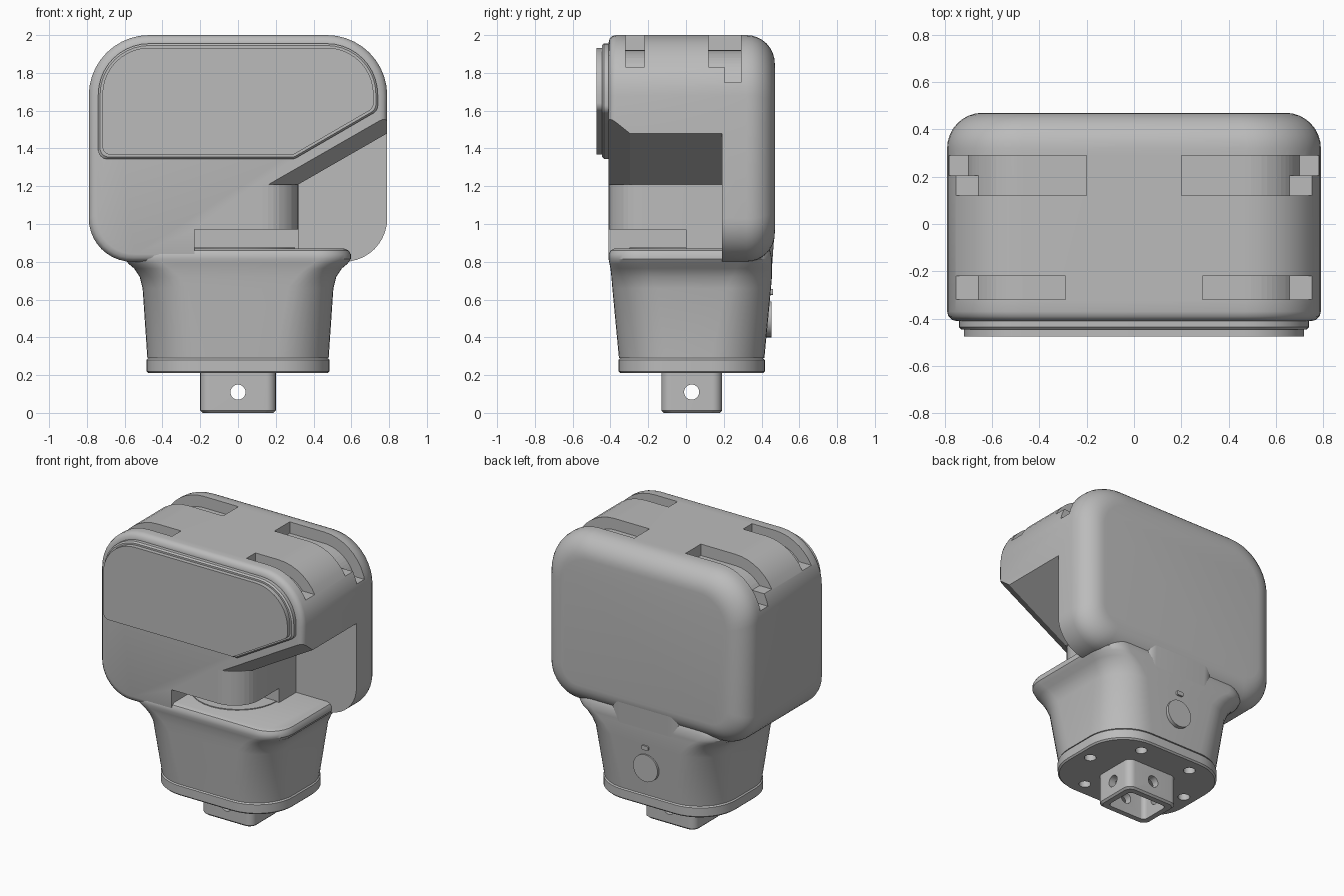
import bpy
import bmesh
from math import cos, sin, pi, radians, acos, tan
from mathutils import Vector

cube = bpy.data.objects.get("Cube")
if cube:
    bpy.data.objects.remove(cube, do_unlink=True)

grey = bpy.data.materials.new("plain grey")
grey.use_nodes = True
COLOUR = (0.5, 0.5, 0.5, 1)
grey.diffuse_color = COLOUR
grey.node_tree.nodes["Principled BSDF"].inputs["Base Color"].default_value = COLOUR


def rounded(corners, n=10):
    """Outline from (a, b, radius) corners; radius 0 keeps a sharp corner."""
    out = []
    for i, (a, b, r) in enumerate(corners):
        p = Vector((a, b))
        if r == 0:
            out.append(p)
            continue
        u = (Vector(corners[i - 1][:2]) - p).normalized()
        v = (Vector(corners[(i + 1) % len(corners)][:2]) - p).normalized()
        half = acos(max(-1, min(1, u.dot(v)))) / 2
        mid = (u + v).normalized()
        centre = p + mid * (r / sin(half))
        start = p + u * (r / tan(half)) - centre
        end = p + v * (r / tan(half)) - centre
        sweep = pi - 2 * half
        for k in range(n + 1):
            t = k / n
            out.append(centre + (start * sin((1 - t) * sweep) + end * sin(t * sweep)) / sin(sweep))
    return out


def rect(a0, a1, b0, b1, low, high=None):
    high = low if high is None else high
    return rounded([(a0, b0, low), (a1, b0, low), (a1, b1, high), (a0, b1, high)])


def loft(name, rings, axis="z", smooth=True):
    """Skin a list of (height, outline) rings along an axis and cap the ends."""
    place = {"z": lambda p, h: (p.x, p.y, h), "y": lambda p, h: (p.x, h, p.y)}[axis]
    bm = bmesh.new()
    loops = [[bm.verts.new(place(p, h)) for p in ring] for h, ring in rings]
    for lo, hi in zip(loops, loops[1:]):
        for i in range(len(lo)):
            j = (i + 1) % len(lo)
            bm.faces.new((lo[i], lo[j], hi[j], hi[i]))
    bm.faces.new(loops[0])
    bm.faces.new(loops[-1])
    bmesh.ops.recalc_face_normals(bm, faces=bm.faces)
    mesh = bpy.data.meshes.new(name)
    bm.to_mesh(mesh)
    bm.free()
    mesh.materials.append(grey)
    obj = bpy.data.objects.new(name, mesh)
    bpy.context.collection.objects.link(obj)
    if smooth:
        shade(obj)
    return obj


def shade(obj):
    bpy.ops.object.select_all(action="DESELECT")
    obj.select_set(True)
    bpy.context.view_layer.objects.active = obj
    bpy.ops.object.shade_smooth_by_angle(angle=radians(32))


def box(x0, x1, y0, y1, z0, z1):
    ring = rect(x0, x1, y0, y1, 0)
    return loft("cutter", [(z0, ring), (z1, ring)], smooth=False)


def rod(name, axis, centre, r, h0, h1):
    a, b = centre
    ring = [Vector((a + r * cos(t * pi / 16), b + r * sin(t * pi / 16))) for t in range(32)]
    return loft(name, [(h0, ring), (h1, ring)], axis)


def cut(obj, cutters):
    bpy.context.view_layer.objects.active = obj
    for c in cutters:
        mod = obj.modifiers.new("cut", "BOOLEAN")
        mod.operation, mod.solver, mod.object = "DIFFERENCE", "EXACT", c
        bpy.ops.object.modifier_apply(modifier=mod.name)
        bpy.data.objects.remove(c, do_unlink=True)
    shade(obj)


# Head: softly rounded block, small front edge and large back edge
def head_ring(d):
    return rect(-0.79 + d, 0.79 - d, 0.8 + d, 2 - d, 0.23 - d * 0.7, 0.32 - d * 0.7)


R = 0.15
front = [(-0.41 + 0.04 * (1 - sin(t)), head_ring(0.04 * (1 - cos(t)))) for t in (pi / 2, pi / 3, pi / 6, 0)]
back = [(0.47 - R + R * sin(k * pi / 16), head_ring(R * (1 - cos(k * pi / 16)))) for k in range(9)]
head = loft("head", front + back, "y")

# Open corner on the lower front, with its slanted underside
SLOPE = 0.574
corner = rounded([(0.32, 0.5, 0), (1, 0.5, 0), (1, 1.21 + 0.68 * SLOPE, 0), (0.32, 1.21, 0)])


def slant(x):
    return rounded([(x, 1.21, 0), (1, 1.21, 0), (1, 1.21 + (1 - x) * SLOPE, 0)])


post_edge = rounded([(0.32, -0.41, 0.19), (0.32, 0, 0), (0.5, 0, 0), (0.5, -0.6, 0), (0.1, -0.6, 0), (0.1, -0.41, 0)])
cutters = [
    loft("cutter", [(-1, corner), (0.19, corner)], "y", False),
    loft("cutter", [(-0.43, slant(0.135)), (-0.29, slant(0.33))], "y", False),
    loft("cutter", [(0.7, post_edge), (1.21, post_edge)], "z", False),
    box(-0.23, 0.6, -0.6, 0.0, 0.5, 0.97),
]


# Curved strap channels over the top corners
def channel(side, start, y0, y1, bottom, depth=0.08):
    cx, cz, r = 0.47, 1.68, 0.32 - depth
    pts = [(start, 2.1), (start, 2 - depth)]
    t = pi / 2
    while cz + r * sin(t) > bottom and t > 0:
        pts.append((cx + r * cos(t), cz + r * sin(t)))
        t -= pi / 32
    pts += [(cx + (r * r - (bottom - cz) ** 2) ** 0.5, bottom), (0.9, bottom), (0.9, 2.1)]
    ring = [Vector((side * a, b)) for a, b in pts]
    return loft("cutter", [(y0, ring), (y1, ring)], "y", False)


for side in (-1, 1):
    cutters += [
        channel(side, 0.29, -0.32, -0.22, 1.83),
        channel(side, 0.2, 0.12, 0.29, 1.83),
        channel(side, 0.6, 0.205, 0.29, 1.75),
    ]
cut(head, cutters)


# Front panel in two steps
def panel(d):
    return rounded([
        (-0.74 + d, 1.345 + d, 0.045), (0.3 - d * 0.3, 1.345 + d, 0.03),
        (0.74 - d, 1.6 + d * 0.6, 0.05), (0.74 - d, 1.955 - d, 0.27 - d),
        (-0.74 + d, 1.955 - d, 0.27 - d)])


loft("panel_frame", [(-0.4, panel(0)), (-0.435, panel(0)), (-0.445, panel(0.01))], "y")
loft("panel_face", [(-0.44, panel(0.022)), (-0.475, panel(0.022))], "y")

# Neck: tapered, flaring into a rounded shelf
levels = [
    (0.29, 0.48, -0.355, 0.415, 0.28), (0.66, 0.505, -0.39, 0.45, 0.24),
    (0.72, 0.52, -0.395, 0.455, 0.21), (0.765, 0.55, -0.4, 0.455, 0.19),
    (0.79, 0.58, -0.405, 0.455, 0.18), (0.815, 0.597, -0.41, 0.455, 0.18),
    (0.84, 0.597, -0.41, 0.45, 0.18), (0.86, 0.585, -0.4, 0.445, 0.17),
    (0.87, 0.56, -0.38, 0.44, 0.15)]
loft("neck", [(z, rect(-x, x, y0, y1, r)) for z, x, y0, y1, r in levels])
loft("neck_back_blend", [(0.6, rect(-0.3, 0.3, 0.2, 0.443, 0.1)), (0.95, rect(-0.3, 0.3, 0.2, 0.468, 0.1))])
rod("shelf_disc", "z", (0, 0), 0.3, 0.865, 0.876)

# Base plate with screw holes
base = loft("base_plate", [
    (z, rect(-0.485 + d, 0.485 - d, -0.358 + d, 0.418 - d, 0.28 - d))
    for z, d in ((0.21, 0.01), (0.22, 0), (0.28, 0), (0.288, 0.008), (0.295, 0.02))])
spots = [(s * x, 0.03 + y) for s in (-1, 1) for x, y in ((0.39, 0), (0.2, 0.28), (0.2, -0.28))]
cut(base, [rod("cutter", "z", p, 0.038, 0.1, 0.27) for p in spots])

# Hollow mounting post with cross pin holes
post = loft("mounting_post", [
    (z, rect(-0.2 + d, 0.2 - d, -0.13 + d, 0.19 - d, 0.05))
    for z, d in ((0, 0.012), (0.012, 0), (0.215, 0))])
hollow = rect(-0.15, 0.15, -0.08, 0.14, 0.03)
side_pin = rod("cutter", "z", (0, 0), 0.04, -0.4, 0.4)
side_pin.rotation_euler = (0, pi / 2, 0)
side_pin.location = (0, 0.03, 0.11)
bpy.context.view_layer.update()
cut(post, [
    loft("cutter", [(-0.1, hollow), (0.2, hollow)], "z", False),
    rod("cutter", "y", (0, 0.11), 0.04, -0.5, 0.5), side_pin])

# Round button and small nub on the back of the neck
rod("back_button", "y", (0, 0.495), 0.095, 0.4, 0.453)
nub = rect(-0.025, 0.025, 0.625, 0.655, 0.008)
loft("back_nub", [(0.4, nub), (0.46, nub)], "y")
